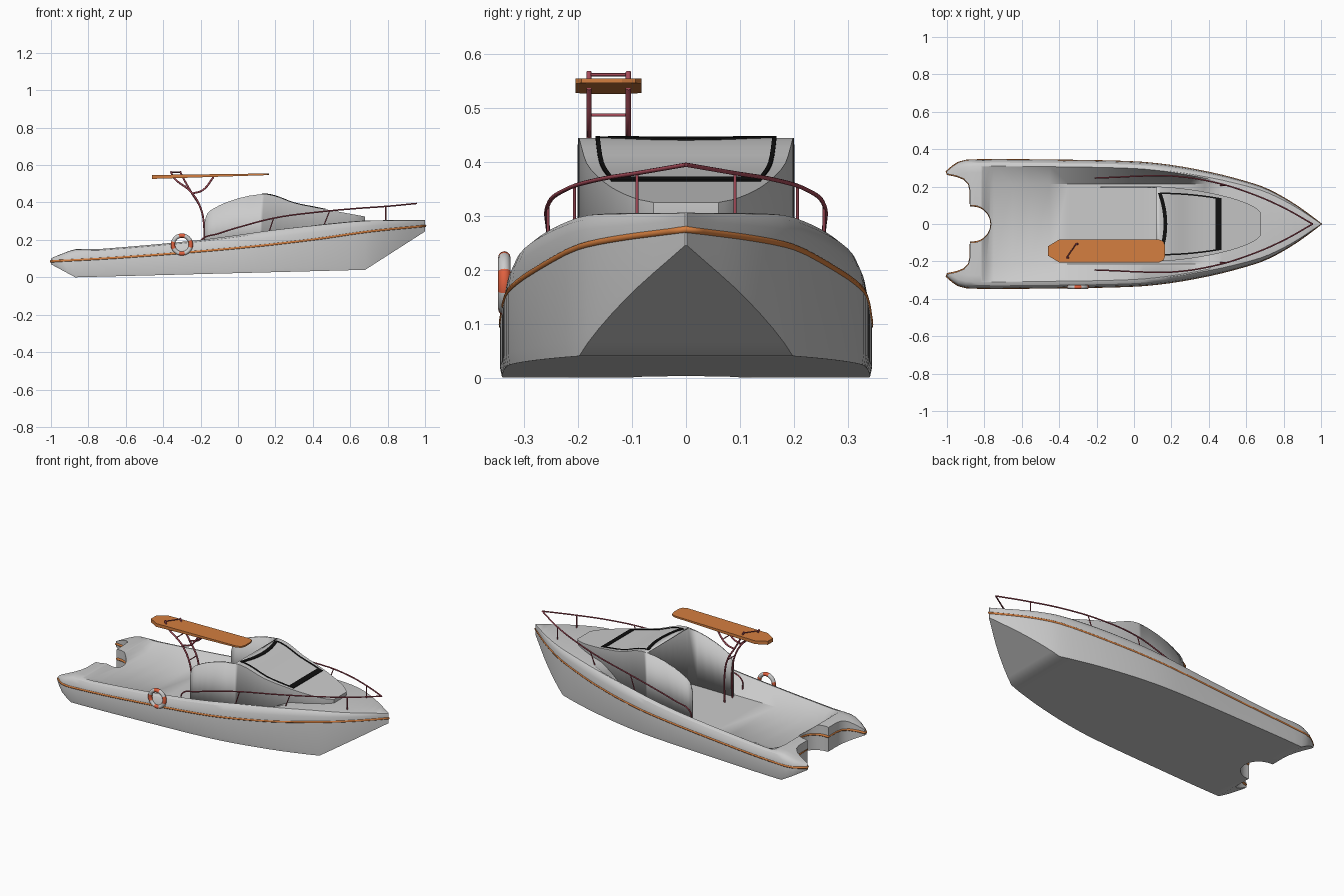
import bpy, bmesh, math
from math import sin, cos, pi

if "Cube" in bpy.data.objects:
    bpy.data.objects.remove(bpy.data.objects["Cube"])


def material(name, rgb):
    m = bpy.data.materials.new(name)
    m.diffuse_color = (*rgb, 1)
    m.use_nodes = True
    m.node_tree.nodes["Principled BSDF"].inputs["Base Color"].default_value = m.diffuse_color
    return m


ORANGE = material("orange", (0.66, 0.21, 0.05))
RED = material("rail_red", (0.38, 0.07, 0.10))
BLACK = material("black", (0.005, 0.005, 0.005))
BUOY_RED = material("buoy_red", (0.75, 0.12, 0.05))
WHITE = material("white", (0.75, 0.75, 0.75))


def curve_fn(pts):
    """Smooth interpolation through (x, value) points."""
    def slope(i):
        a, b = pts[max(i - 1, 0)], pts[min(i + 1, len(pts) - 1)]
        return (b[1] - a[1]) / (b[0] - a[0])

    def f(x):
        x = min(max(x, pts[0][0]), pts[-1][0])
        i = 0
        while i < len(pts) - 2 and x > pts[i + 1][0]:
            i += 1
        (x0, v0), (x1, v1) = pts[i], pts[i + 1]
        h = x1 - x0
        t = (x - x0) / h
        return ((2*t**3 - 3*t*t + 1) * v0 + (t**3 - 2*t*t + t) * h * slope(i)
                + (3*t*t - 2*t**3) * v1 + (t**3 - t*t) * h * slope(i + 1))
    return f


def mesh_object(name, verts, faces, mat=None, angle=None):
    bm = bmesh.new()
    vs = [bm.verts.new(v) for v in verts]
    for f in faces:
        bm.faces.new([vs[i] for i in f])
    bmesh.ops.recalc_face_normals(bm, faces=bm.faces)
    me = bpy.data.meshes.new(name)
    bm.to_mesh(me)
    bm.free()
    ob = bpy.data.objects.new(name, me)
    bpy.context.collection.objects.link(ob)
    if mat:
        me.materials.append(mat)
    if angle:
        smooth(ob, angle)
    return ob


def activate(ob):
    bpy.ops.object.select_all(action='DESELECT')
    ob.select_set(True)
    bpy.context.view_layer.objects.active = ob


def smooth(ob, angle):
    activate(ob)
    bpy.ops.object.shade_smooth_by_angle(angle=math.radians(angle))


def loft(name, rings, mat=None):
    """Closed solid through rings with equal point counts."""
    n, verts = len(rings[0]), [p for r in rings for p in r]
    faces = [[k * n + i, k * n + (i + 1) % n, (k + 1) * n + (i + 1) % n, (k + 1) * n + i]
             for k in range(len(rings) - 1) for i in range(n)]
    faces += [list(range(n)), list(range(len(verts) - n, len(verts)))]
    return mesh_object(name, verts, faces, mat)


def tube(name, pts, r, mat, cyclic=False, bez=True):
    cu = bpy.data.curves.new(name, 'CURVE')
    cu.dimensions = '3D'
    cu.bevel_depth, cu.bevel_resolution, cu.use_fill_caps = r, 2, True
    sp = cu.splines.new('BEZIER' if bez else 'POLY')
    if bez:
        sp.bezier_points.add(len(pts) - 1)
        for b, p in zip(sp.bezier_points, pts):
            b.co = p
            b.handle_left_type = b.handle_right_type = 'AUTO'
        sp.resolution_u = 6
    else:
        sp.points.add(len(pts) - 1)
        for b, p in zip(sp.points, pts):
            b.co = (*p, 1)
    sp.use_cyclic_u = cyclic
    cu.materials.append(mat)
    ob = bpy.data.objects.new(name, cu)
    bpy.context.collection.objects.link(ob)


def cut(ob, cutter):
    cutter.hide_render = True
    m = ob.modifiers.new("cut", 'BOOLEAN')
    m.operation, m.solver, m.object = 'DIFFERENCE', 'EXACT', cutter
    activate(ob)
    bpy.ops.object.modifier_apply(modifier=m.name)
    bpy.data.objects.remove(cutter)


# Hull lines: half width, rub stripe height, deck height, bottom height
half = curve_fn([(-1, .285), (-.94, .33), (-.87, .343), (-.5, .343), (0, .333), (.2, .313),
                 (.4, .277), (.55, .24), (.7, .192), (.85, .11), (1, .002)])
stripe_z = curve_fn([(-1, .085), (-.6, .108), (0, .157), (.4, .202), (.7, .245), (1, .275)])
deck_z = curve_fn([(-1, .103), (-.93, .13), (-.87, .15), (-.75, .152), (-.2, .202),
                   (.2, .256), (.6, .298), (.7, .304), (1, .306)])


def bottom_z(x):
    if x < -.87:
        return .07 * (-.87 - x) / .13
    if x < .68:
        return .04 * (x + .87) / 1.55
    return .04 + .205 * (x - .68) / .32


def section(x):
    y, b, s, d = half(x), bottom_z(x), stripe_z(x), deck_z(x)
    k = y / .34
    side = [(y - .003 * k, b), (y, b + .15 * (s - b)), (y, s), (y - .006 * k, s + .5 * (d - s)),
            (y - .017 * k, s + .82 * (d - s)), (y - .034 * k, s + .97 * (d - s)), (y * .8, d)]
    return [(x, v, z) for v, z in side] + [(x, -v, z) for v, z in reversed(side)]


# Hull lofted from sections, then the stern notch and the cockpit are cut out
xs = [-1, -.97, -.94, -.9, -.87, -.82, -.75] + [-.65 + .07 * i for i in range(19)]
xs += [.68 + .04 * i for i in range(9)]
hull = loft("hull", [section(x) for x in xs])

notch = [(-1, .268), (-.95, .258), (-.91, .242), (-.885, .215), (-.877, .18), (-.877, .1)]
notch += [(-.865 + .1 * cos(a), .1 * sin(a)) for a in [pi / 2 * (1 - i / 7) for i in range(8)]]
notch += [(x, -y) for x, y in reversed(notch[:-1])]
plan = [(-1.1, .275)] + notch + [(-1.1, -.275)]
cut(hull, loft("notch_cutter", [[(x, y, z) for x, y in plan] for z in (-.2, .6)]))


# Cockpit well: sides slope from the gunwale down to a flat floor
def well_ring(x, floor):
    top = half(x) - .036
    pts = [(min(.215, top - .02), floor), (top, max(deck_z(x) - .004, floor + .001)), (top, .6)]
    return [(x, y, z) for y, z in pts] + [(x, -y, z) for y, z in reversed(pts)]


wx = [(-.83, .16), (-.81, .149), (-.79, .133), (-.77, .118), (-.75, .112)]
wx += [(-.65 + .1 * i, .112) for i in range(9)] + [(.22, .14), (.3, .195), (.38, .25), (.46, .288)]
cut(hull, loft("well_cutter", [well_ring(x, f) for x, f in wx]))
smooth(hull, 32)

# Orange rub stripe around the whole outline, half sunk into the side
port = [(x, max(half(x) - .0045, 0), stripe_z(x)) for x in reversed(xs)]
stern = [(x - .004, y, stripe_z(x)) for x, y in notch]
stern = [(x + .008, y, z) for x, y, z in stern]
starboard = [(x, -y, z) for x, y, z in reversed(port)]
tube("rub_stripe", port + stern + starboard[:-1], .007, ORANGE, True, False)

# Cabin shell: upright walls on a rounded plan, roof follows the side profile
roof = curve_fn([(-.18, .29), (-.165, .34), (-.13, .368), (-.06, .402), (.04, .432), (.14, .445),
                 (.2, .435), (.3, .398), (.4, .377), (.52, .354), (.68, .325)])
wall = curve_fn([(-.18, .2), (.12, .2), (.25, .191), (.4, .168), (.52, .14), (.6, .112),
                 (.65, .087), (.68, .06)])
cx = [-.18, -.172, -.165, -.15, -.13, -.1, -.06, 0, .06, .12, .14, .16, .19, .22, .26, .3, .35,
      .4, .46, .52, .56, .6, .63, .65, .668, .68]
cv, cf = [], []
for x in cx:
    for s in (1, -1):
        cv += [(x, s * wall(x), .105), (x, s * wall(x), roof(x))]
for i in range(len(cx) - 1):
    a, b = 4 * i, 4 * i + 4
    cf += [[a, b, b + 1, a + 1], [a + 2, a + 3, b + 3, b + 2]]
    if cx[i] > .115:
        cf.append([a + 1, b + 1, b + 3, a + 3])
e = len(cv) - 4
cf.append([e, e + 2, e + 3, e + 1])
cabin = mesh_object("cabin", cv, cf, angle=32)
sol = cabin.modifiers.new("thickness", 'SOLIDIFY')
sol.thickness, sol.offset = .008, -1


# Windscreen frame bars lying on the roof
def bar(name, rows):
    """rows: pairs of (x, y) edge points laid on the roof."""
    loft(name, [[(x, y, roof(x) + dz) for x, y, dz in
                 ((*p, -.002), (*p, .003), (*q, .003), (*q, -.002))] for p, q in rows], BLACK)


ts = [i / 8 - .5 for i in range(9)]
bow = [.172 - .12 * t * t for t in ts]
bar("windscreen_top_bar", [((x - .014, .33 * t), (x + .006, .33 * t)) for x, t in zip(bow, ts)])
bar("windscreen_lower_bar", [((.435, .278 * t), (.467, .278 * t)) for t in ts])
for s in (1, -1):
    rows = []
    for i in range(11):
        x, y = .138 + .325 * i / 10, .168 - .029 * (i / 10) ** 2
        rows.append(((x, s * y), (x, s * (y - .008))))
    bar("windscreen_side_bar", rows)

# Bow rail, meeting in a point at the bow, with stanchions
rail = [(-.205, .246, .14), (-.2, .246, .195), (-.1, .25, .235), (.03, .256, .275),
        (.2, .257, .318), (.42, .225, .348), (.62, .165, .367), (.8, .087, .38), (.955, 0, .395)]
for s in (1, -1):
    tube("bow_rail", [(x, s * y, z) for x, y, z in rail], .004, RED)
    for x0, x1, y, z0, z1 in ((.145, .19, .256, .18, .316), (.46, .49, .207, .28, .355),
                              (.79, .79, .091, .295, .379)):
        tube("rail_stanchion", [(x0, s * y, z0), (x1, s * y, z1)], .003, RED, bez=False)

# Tower: two branching posts with rungs
for y, dx in ((-.18, -.025), (-.107, .025)):
    tube("tower_post", [(-.182, y, .108), (-.182, y, .28), (-.2, y, .37), (-.25, y, .455),
                        (-.32 + dx, y, .535), (-.335 + dx, y, .567)], .005, RED)
    tube("tower_branch", [(-.245, y, .448), (-.19, y, .465), (-.13, y, .537)], .005, RED)
for x, z in ((-.2, .37), (-.28, .487), (-.17, .487)):
    tube("tower_rung", [(x, -.18, z), (x, -.107, z)], .003, RED, bez=False)
tube("board_clamp", [(-.36, -.18, .562), (-.31, -.107, .562)], .003, RED, bez=False)

# Board carried on the tower
outline = [(-.46, .025), (-.4, .061), (.135, .061), (.158, .05), (.167, .025)]
outline += [(x, -y) for x, y in reversed(outline)]
loft("board", [[(x, y - .144, z + k * (x + .46)) for x, y in outline]
               for z, k in ((.526, .033), (.547, .013))], ORANGE)

# Lifebuoy with alternating coloured bands
bpy.ops.mesh.primitive_torus_add(location=(-.3, -.337, .175), rotation=(pi / 2, 0, 0),
                                 major_radius=.048, minor_radius=.0115,
                                 major_segments=40, minor_segments=12)
buoy = bpy.context.object
buoy.name = "lifebuoy"
buoy.data.materials.append(BUOY_RED)
buoy.data.materials.append(WHITE)
for p in buoy.data.polygons:
    p.material_index = int((math.atan2(p.center.y, p.center.x) + 2 * pi + pi / 8) // (pi / 4)) % 2
smooth(buoy, 60)
